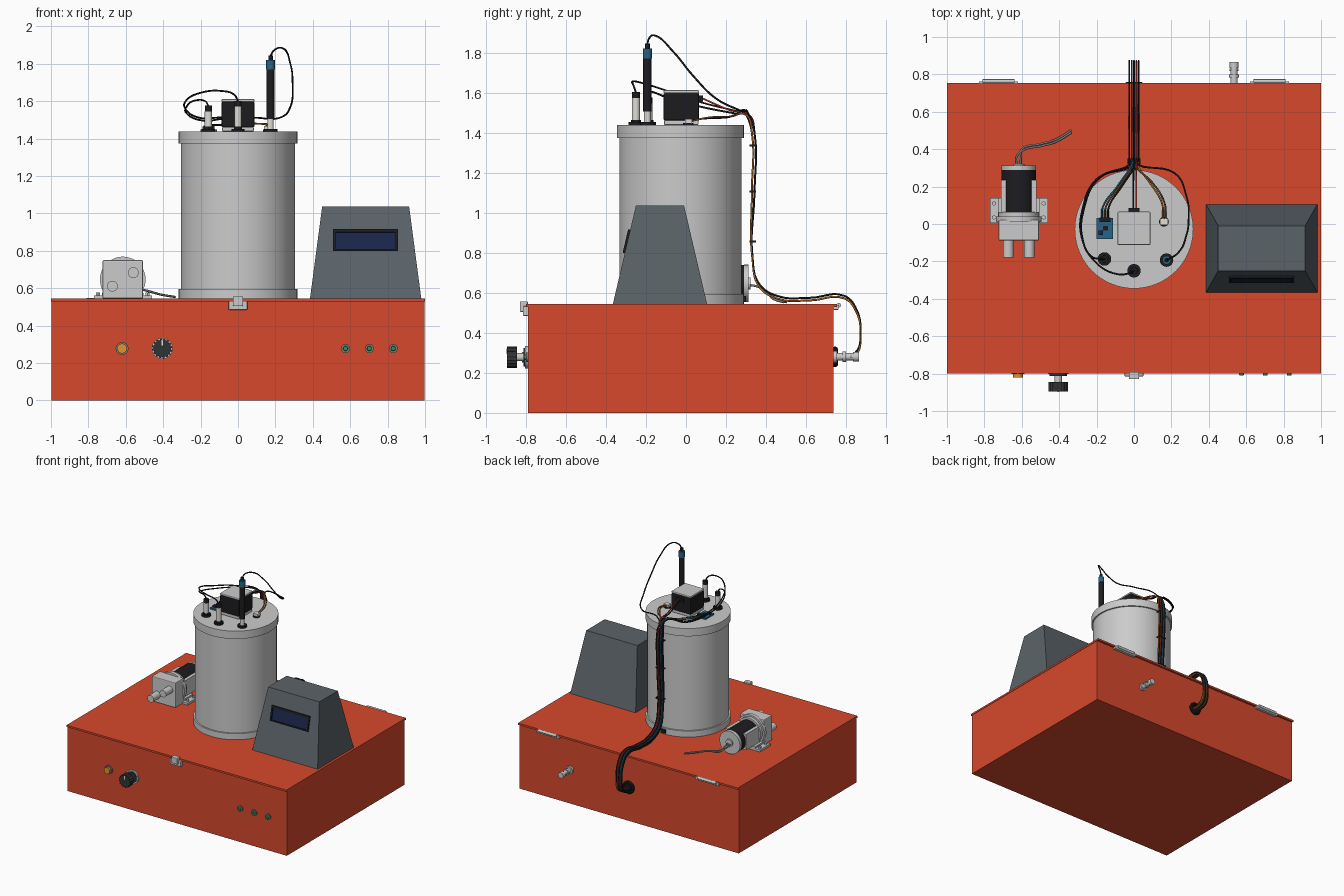
import bpy, bmesh, math
from mathutils import Vector

COLOURS = {"red": (0.68, 0.065, 0.025), "slate": (0.105, 0.125, 0.14), "black": (0.012, 0.012, 0.014),
           "navy": (0.01, 0.018, 0.07), "blue": (0.02, 0.13, 0.24), "silver": (0.55, 0.56, 0.58),
           "green": (0.03, 0.3, 0.08), "amber": (0.75, 0.3, 0.03), "cream": (0.75, 0.73, 0.68),
           "brown": (0.2, 0.08, 0.03), "orange": (0.6, 0.2, 0.03), "wire_red": (0.4, 0.03, 0.02),
           "charcoal": (0.03, 0.033, 0.036), "steel": (0.2, 0.2, 0.2)}
MATS = {}
for key, rgb in COLOURS.items():
    MATS[key] = bpy.data.materials.new(key)
    MATS[key].diffuse_color = (*rgb, 1)


def finish(o, name, mat):
    o.name = name
    if mat:
        o.data.materials.append(MATS[mat])
    return o


def box(name, x, y, z, mat=None, bevel=0.0):
    """Box from (min, max) ranges."""
    bpy.ops.mesh.primitive_cube_add(size=1)
    o = bpy.context.object
    for v in o.data.vertices:
        v.co = [r[0] + (c + 0.5) * (r[1] - r[0]) for r, c in zip((x, y, z), v.co)]
    if bevel:
        m = o.modifiers.new("bevel", "BEVEL")
        m.width, m.segments = bevel, 2
    return finish(o, name, mat)


def cyl(name, start, axis, length, r, mat=None, n=32, r2=None):
    """Cylinder or cone growing from start along axis."""
    a = Vector(axis).normalized()
    bpy.ops.mesh.primitive_cone_add(vertices=n, radius1=r, radius2=r if r2 is None else r2, depth=length,
                                    location=Vector(start) + a * length / 2,
                                    rotation=a.to_track_quat("Z", "Y").to_euler())
    bpy.ops.object.shade_smooth_by_angle()
    return finish(bpy.context.object, name, mat)


def wire(name, pts, mat="black", r=0.005):
    cu = bpy.data.curves.new(name, "CURVE")
    cu.dimensions = "3D"
    cu.bevel_depth, cu.bevel_resolution, cu.resolution_u = r, 1, 6
    cu.use_fill_caps = True
    s = cu.splines.new("BEZIER")
    s.bezier_points.add(len(pts) - 1)
    for b, p in zip(s.bezier_points, pts):
        b.co = p
        b.handle_left_type = b.handle_right_type = "AUTO"
    o = bpy.data.objects.new(name, cu)
    bpy.context.collection.objects.link(o)
    return finish(o, name, mat)


FRONT, BACK, UP = (0, -1, 0), (0, 1, 0), (0, 0, 1)

# Enclosure with hinged lid
box("enclosure", (-0.997, 0.997), (-0.79, 0.738), (0, 0.53), "red")
box("enclosure_lid", (-1, 1), (-0.8, 0.755), (0.53, 0.545), "red")
for s in (-1, 1):
    x = s * 0.725
    box("hinge_leaf", (x - 0.105, x + 0.105), (0.735, 0.762), (0.515, 0.54), "silver", 0.004)
    cyl("hinge_pin", (x - 0.085, 0.763, 0.538), (1, 0, 0), 0.17, 0.011, "silver", 16)

# Front latch
box("latch_plate", (-0.05, 0.05), (-0.815, -0.785), (0.485, 0.533), "silver", 0.004)
box("latch_hook", (-0.028, 0.028), (-0.83, -0.79), (0.505, 0.557), "silver", 0.004)

# Front controls
ZC = 0.278
cyl("button_bezel", (-0.62, -0.785, ZC), FRONT, 0.018, 0.034, "steel")
cyl("button", (-0.62, -0.79, ZC), FRONT, 0.03, 0.026, "amber")
cyl("dial_plate", (-0.405, -0.785, ZC), FRONT, 0.018, 0.056, "silver", 40)
cyl("dial_collar", (-0.405, -0.80, ZC), FRONT, 0.012, 0.046, "charcoal", 40)
cyl("dial_shaft", (-0.405, -0.80, ZC), FRONT, 0.05, 0.02, "silver")
knob = cyl("dial_knob", (-0.405, -0.845, ZC), FRONT, 0.05, 0.053, "charcoal", 64)
for v in knob.data.vertices:            # ribbed grip
    if (v.index // 2) % 4 < 2:
        v.co.x *= 0.88
        v.co.y *= 0.88
box("dial_pointer", (-0.408, -0.402), (-0.897, -0.89), (0.295, 0.322), "cream")
for x in (0.575, 0.702, 0.83):
    cyl("led_bezel", (x, -0.785, ZC), FRONT, 0.014, 0.024, "steel", 24)
    cyl("led", (x, -0.79, ZC), FRONT, 0.02, 0.015, "green", 20, 0.011)

# Rear coaxial connector and cable grommet
for r, y0, d in ((0.03, 0.735, 0.02), (0.019, 0.75, 0.035), (0.026, 0.782, 0.016), (0.018, 0.79, 0.05),
                 (0.024, 0.835, 0.03)):
    cyl("coax_connector", (0.535, y0, 0.28), BACK, d, r, "silver", 24)
cyl("coax_pin", (0.51, 0.825, 0.28), (1, 0, 0), 0.05, 0.006, "silver", 12)
bpy.ops.mesh.primitive_torus_add(major_radius=0.038, minor_radius=0.014, location=(0, 0.745, 0.28),
                                 rotation=(math.pi / 2, 0, 0), major_segments=32, minor_segments=10)
bpy.ops.object.shade_smooth_by_angle()
finish(bpy.context.object, "cable_grommet", "black")
cyl("cable_gland", (0, 0.735, 0.28), BACK, 0.02, 0.036, "black")

# Vessel
VY, VT = -0.028, 1.438
cyl("vessel_base", (0, VY, 0.545), UP, 0.05, 0.317, None, 64)
cyl("vessel_body", (0, VY, 0.56), UP, 0.83, 0.305, None, 64)
cyl("vessel_lid", (0, VY, 1.374), UP, VT - 1.374, 0.317, None, 64)
box("vessel_outlet", (-0.02, 0.02), (0.27, 0.3), (0.555, 0.585), "black")

# Stirrer motor
box("stirrer_flange", (-0.085, 0.085), (-0.11, 0.063), (VT, 1.462), "silver", 0.006)
box("stirrer_motor", (-0.088, 0.088), (-0.112, 0.066), (1.46, 1.598), "black", 0.008)
box("stirrer_cap", (-0.088, 0.088), (-0.112, 0.066), (1.596, 1.612), "silver", 0.006)
box("stirrer_plug", (-0.03, 0.03), (0.06, 0.085), (1.555, 1.585), "black")

# Short probes and tall electrode
for name, x, y, top in (("left_probe", -0.158, -0.187, 1.576), ("centre_probe", 0, -0.25, 1.602)):
    cyl(name + "_gland", (x, y, VT), UP, 0.014, 0.036, "black")
    cyl(name + "_nut", (x, y, VT), UP, 0.026, 0.024, "black", 6)
    cyl(name + "_tube", (x, y, VT), UP, top - 0.03 - VT, 0.02, "cream", 24)
    cyl(name + "_cap", (x, y, top - 0.03), UP, 0.03, 0.019, "black", 24)
ex, ey = 0.174, -0.193
for name, z, d, r, mat in (("gland", VT, 0.014, 0.036, "black"), ("glass", VT, 0.075, 0.017, "cream"),
                           ("body", 1.505, 0.265, 0.021, "black"), ("collar", 1.77, 0.05, 0.023, "blue"),
                           ("boot", 1.82, 0.025, 0.012, "black")):
    cyl("electrode_" + name, (ex, ey, z), UP, d, r, mat, 24)

# Sensor board and connector on vessel lid
box("sensor_board", (-0.2, -0.112), (-0.08, 0.032), (VT, 1.45), "blue")
box("sensor_chip", (-0.165, -0.14), (-0.035, -0.01), (1.45, 1.458), "black")
box("sensor_trimmer", (-0.19, -0.165), (-0.06, -0.035), (1.45, 1.465), "navy")
box("sensor_header", (-0.185, -0.125), (0.01, 0.035), (1.45, 1.47), "black")
cyl("thermal_gland", (0.16, 0.012, VT), UP, 0.01, 0.026, "black", 24)
box("thermal_plug", (0.14, 0.182), (-0.005, 0.03), (1.445, 1.468), "cream")

# Console with sloped sides
console = box("console", (0.385, 0.98), (-0.365, 0.105), (0.545, 1.037), "slate")
for v in console.data.vertices:
    if v.co.z > 1:
        v.co.x = 0.45 if v.co.x < 0.6 else 0.915
        v.co.y = -0.25 if v.co.y < 0 else -0.01
# Display: bezel bars around a screen, lying on the front slope
TILT = -math.atan2(0.115, 0.492)
for name, x, y, z, mat in (("screen", (-0.16, 0.16), (-0.004, 0.01), (-0.05, 0.05), "navy"),
                           ("bezel_top", (-0.173, 0.173), (-0.012, 0.01), (0.043, 0.06), "black"),
                           ("bezel_bottom", (-0.173, 0.173), (-0.012, 0.01), (-0.06, -0.05), "black"),
                           ("bezel_left", (-0.173, -0.16), (-0.012, 0.01), (-0.06, 0.06), "black"),
                           ("bezel_right", (0.16, 0.173), (-0.012, 0.01), (-0.06, 0.06), "black")):
    o = box("display_" + name, x, y, z, mat)
    o.location, o.rotation_euler = (0.682, -0.291, 0.856), (TILT, 0, 0)

# Pump: motor, flange, head, ports and feet
PX, PZ = -0.616, 0.647
cyl("pump_motor", (PX, 0.06, PZ), BACK, 0.23, 0.092, "black", 48)
cyl("pump_end_cap", (PX, 0.29, PZ), BACK, 0.022, 0.093, "silver", 48)
cyl("pump_end_boss", (PX, 0.31, PZ), BACK, 0.012, 0.03, "silver", 24)
for y0, d, r in ((0.01, 0.03, 0.122), (0.04, 0.025, 0.108)):
    cyl("pump_flange", (PX, y0, PZ), BACK, d, r, None, 48)
box("pump_head", (PX - 0.108, PX + 0.108), (-0.088, 0.022), (0.545, 0.75), None, 0.006)
box("pump_base", (PX - 0.11, PX + 0.11), (0.01, 0.14), (0.545, 0.575))
for s in (-1, 1):
    box("pump_strap", (PX + s * 0.082 - 0.013, PX + s * 0.082 + 0.013), (0.06, 0.235), (0.58, 0.71), "silver")
    box("pump_foot", (PX + s * 0.133 - 0.022, PX + s * 0.133 + 0.022), (0.005, 0.14), (0.545, 0.562))
    for y in (0.035, 0.11):
        cyl("pump_bolt", (PX + s * 0.133, y, 0.56), UP, 0.016, 0.012, "silver", 6)
    cyl("pump_port", (PX + s * 0.056, -0.08, PZ + s * 0.036), FRONT, 0.098, 0.029, None, 24)
    wire("pump_lead", [(PX + s * 0.01, 0.31, 0.64), (PX + s * 0.012, 0.36, 0.63), (-0.59 - s * 0.01, 0.4, 0.605),
                       (-0.5, 0.422 + s * 0.006, 0.59), (-0.42, 0.445 + s * 0.006, 0.568),
                       (-0.335, 0.495 + s * 0.006, 0.553)], "steel", 0.006)

# Cable bundle: lead-ins gather behind the vessel, drop to the lid and enter the rear grommet
TRUNK = [(0.315, 1.487), (0.342, 1.40), (0.342, 1.1), (0.332, 0.78), (0.365, 0.645), (0.46, 0.583), (0.62, 0.575),
         (0.79, 0.585), (0.845, 0.53), (0.872, 0.40), (0.845, 0.30), (0.74, 0.28)]


def loom(name, start, i, mat):
    """Lead-in followed by lane i of the shared trunk (five lanes in two layers)."""
    x, d = (i % 5 - 2) * 0.0125, (i // 5) * 0.013
    wire(name, start + [(x, y - d * (z > 1), z - d * (z < 1)) for y, z in TRUNK], mat)


loom("centre_probe_cable", [(0, -0.25, 1.6), (-0.02, -0.262, 1.635), (-0.09, -0.268, 1.655), (-0.2, -0.21, 1.645),
                            (-0.28, -0.07, 1.6), (-0.275, 0.08, 1.55), (-0.2, 0.24, 1.51)], 0, "black")
loom("left_probe_cable", [(-0.158, -0.187, 1.574), (-0.175, -0.187, 1.6), (-0.225, -0.175, 1.605),
                          (-0.275, -0.08, 1.57), (-0.27, 0.07, 1.53), (-0.18, 0.25, 1.495)], 5, "black")
loom("electrode_cable", [(ex, ey, 1.84), (0.19, -0.185, 1.87), (0.235, -0.155, 1.885), (0.28, -0.06, 1.8),
                         (0.292, 0.03, 1.69), (0.28, 0.15, 1.57), (0.22, 0.27, 1.51)], 4, "black")
for k, mat in enumerate(("blue", "brown", "black")):
    x = -0.172 + k * 0.016
    loom("sensor_wire", [(x, 0.03, 1.462), (x + 0.005, 0.09, 1.47), (-0.09 + k * 0.012, 0.2, 1.475)],
         (1, 6, 7)[k], mat)
for k, mat in enumerate(("orange", "brown")):
    x = 0.155 + k * 0.014
    loom("thermal_wire", [(x, 0.028, 1.458), (x - 0.005, 0.11, 1.475), (0.085 + k * 0.014, 0.22, 1.48)], (9, 8)[k], mat)
for k, mat in enumerate(("black", "wire_red")):
    x = k * 0.016 - 0.004
    loom("stirrer_wire", [(x, 0.08, 1.572), (x, 0.14, 1.545), (x, 0.22, 1.512)], 2 + k, mat)
# Ties holding the bundle
for z in (0.85, 1.1, 1.33):
    box("cable_tie", (-0.034, 0.034), (0.318, 0.35), (z, z + 0.01), "black")
